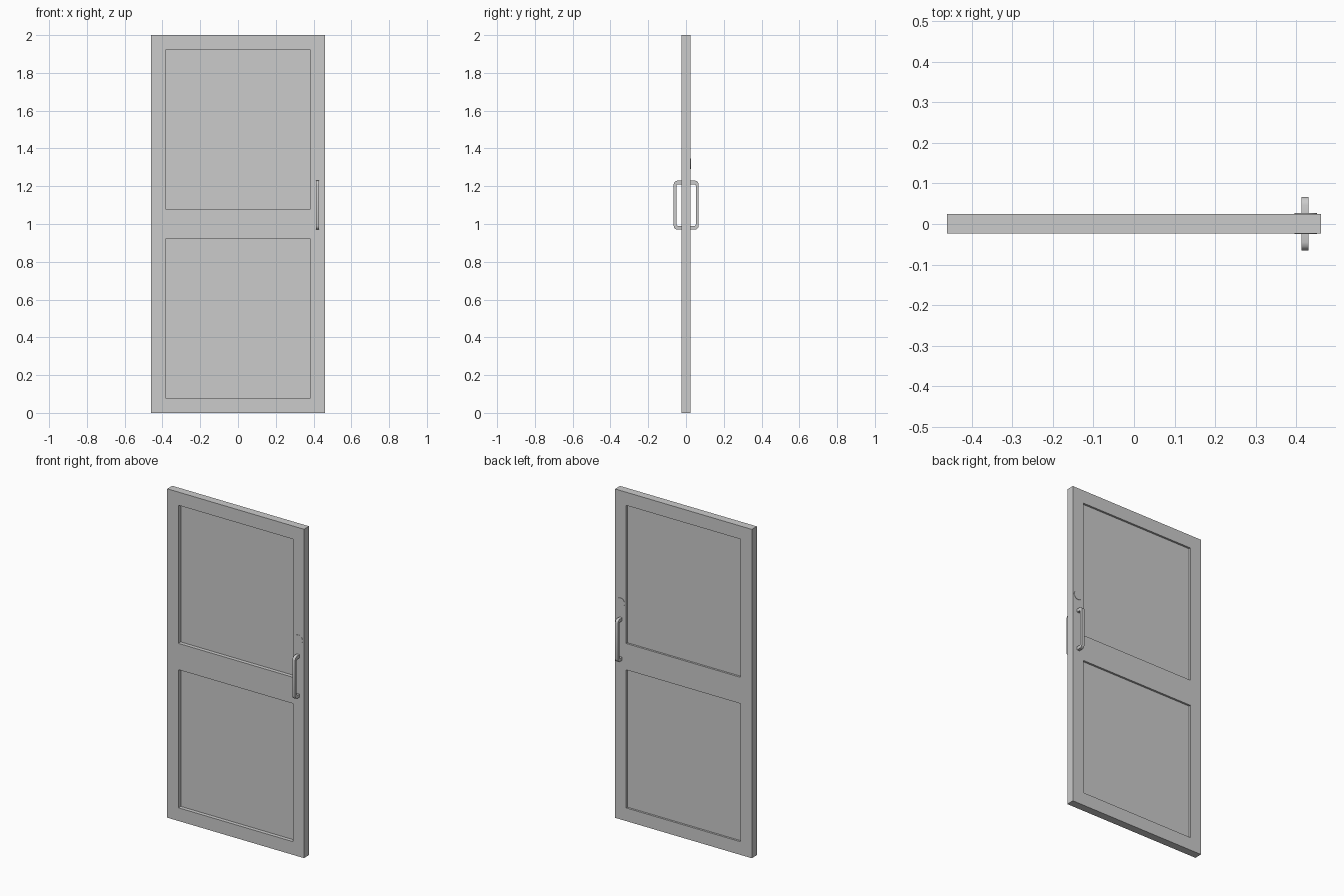
import bpy, math
from mathutils import Vector

cube = bpy.data.objects.get("Cube")
if cube:
    bpy.data.objects.remove(cube)


def material(name, value):
    m = bpy.data.materials.new(name)
    m.use_nodes = True
    colour = (value, value, value, 1)
    m.diffuse_color = colour
    m.node_tree.nodes["Principled BSDF"].inputs["Base Color"].default_value = colour
    return m


grey = material("plain grey", 0.6)


def box(name, lo, hi):
    lo, hi = Vector(lo), Vector(hi)
    bpy.ops.mesh.primitive_cube_add(size=1, location=(lo + hi) / 2)
    o = bpy.context.object
    o.name = name
    o.scale = hi - lo
    bpy.ops.object.transform_apply(location=False, rotation=False)
    o.data.materials.append(grey)
    return o


W, FRONT, BACK = 0.46, -0.023, 0.025

# Solid slab, with two recessed panels cut into each face
door = box("door", (-W, FRONT, 0), (W, BACK, 2))
for level, z in (("lower", 0.08), ("upper", 1.08)):
    for side, y0, y1 in (("front", -0.1, 0.0), ("back", 0.013, 0.1)):
        cutter = box(f"{level}_{side}_cutter", (-0.385, y0, z), (0.385, y1, z + 0.84))
        cutter.hide_render = True
        cut = door.modifiers.new(f"{level} {side} recess", "BOOLEAN")
        cut.object = cutter
        cut.solver = "EXACT"
        bpy.context.view_layer.objects.active = door
        bpy.ops.object.modifier_apply(modifier=cut.name)
        bpy.data.objects.remove(cutter)


def handle(name, x, face, out):
    """Square-section pull: a rounded bracket outline minus its inner opening."""
    def arc(depth, z, radius, up):
        steps = [math.radians(a) for a in range(0, 91, 30)]
        if not up:
            steps.reverse()
        return [(depth - radius + radius * math.cos(a),
                 z + (1 if up else -1) * radius * (math.sin(a) - 1)) for a in steps]

    outer = [(-0.001, 0.97)] + arc(0.042, 0.97, 0.02, False) + arc(0.042, 1.23, 0.02, True) + [(-0.001, 1.23)]
    inner = [(-0.001, 0.99)] + arc(0.027, 0.99, 0.008, False) + arc(0.027, 1.21, 0.008, True) + [(-0.001, 1.21)]
    n = len(outer)
    verts = [(x + s * 0.009, face + out * d, z)
             for s in (-1, 1) for d, z in outer + inner]
    m = 2 * n
    faces = []
    for i in range(n - 1):
        faces += [(i, i + 1, n + i + 1, n + i), (m + i, m + n + i, m + n + i + 1, m + i + 1)]
        faces += [(i, m + i, m + i + 1, i + 1), (n + i, n + i + 1, m + n + i + 1, m + n + i)]
    for i in (0, n - 1):
        faces.append((i, n + i, m + n + i, m + i))
    mesh = bpy.data.meshes.new(name)
    mesh.from_pydata(verts, [], faces)
    mesh.materials.append(grey)
    o = bpy.data.objects.new(name, mesh)
    bpy.context.collection.objects.link(o)
    bpy.context.view_layer.objects.active = o
    bpy.ops.object.select_all(action="DESELECT")
    o.select_set(True)
    bpy.ops.object.mode_set(mode="EDIT")
    bpy.ops.mesh.select_all(action="SELECT")
    bpy.ops.mesh.normals_make_consistent(inside=False)
    bpy.ops.object.mode_set(mode="OBJECT")
    bpy.ops.object.shade_smooth_by_angle(angle=math.radians(35))


# Pull handle and round lock plate on each face
for side, face, out in (("front", FRONT, -1), ("back", BACK, 1)):
    handle(f"{side}_handle", 0.421, face, out)
    bpy.ops.mesh.primitive_cylinder_add(vertices=32, radius=0.028, depth=0.004,
                                        location=(0.423, face, 1.32),
                                        rotation=(math.pi / 2, 0, 0))
    lock = bpy.context.object
    lock.name = f"{side}_lock"
    lock.data.materials.append(grey)
    bpy.ops.object.shade_smooth_by_angle(angle=math.radians(35))
